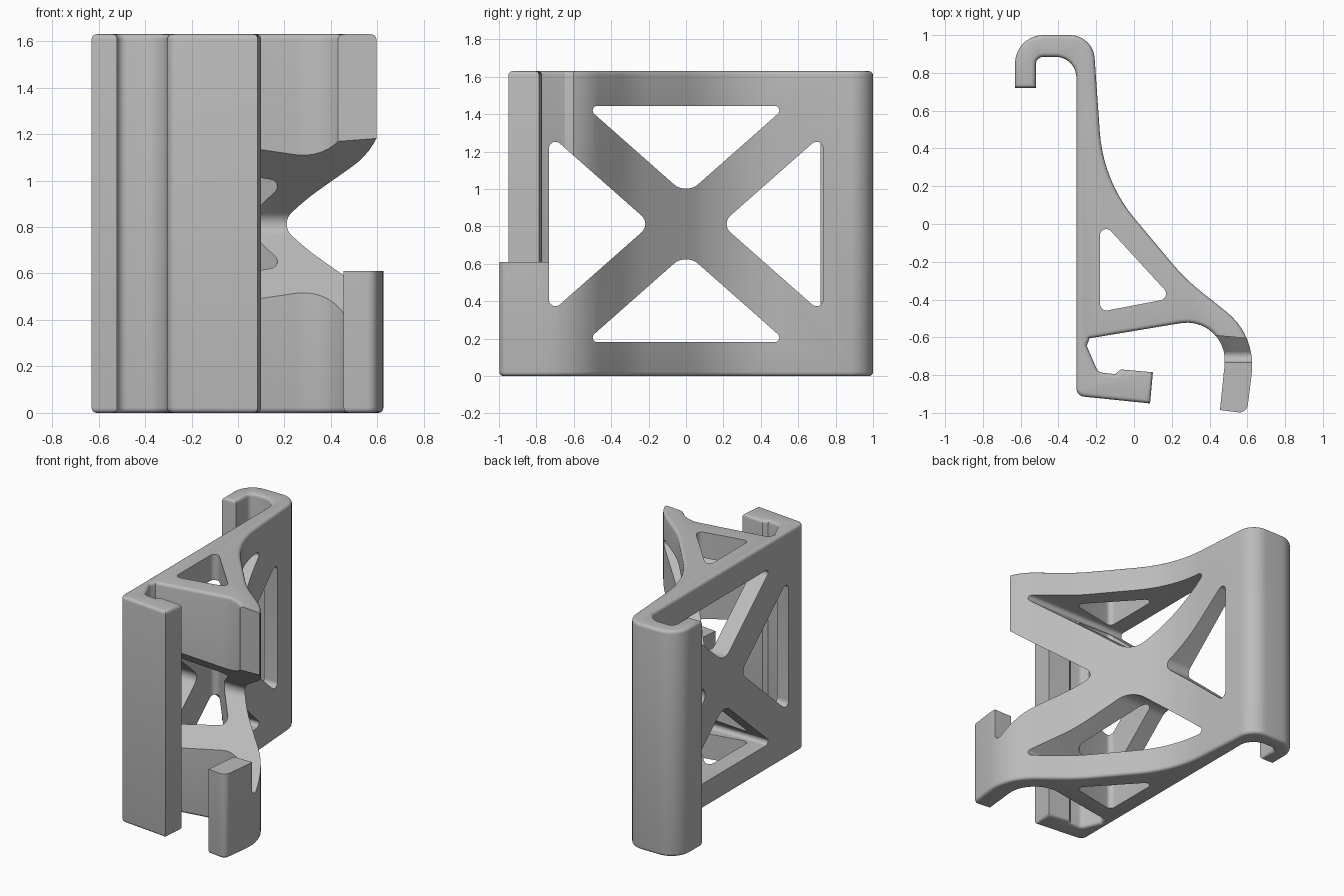
import bpy, bmesh, math
from mathutils import Vector

if "Cube" in bpy.data.objects:
    bpy.data.objects.remove(bpy.data.objects["Cube"])

HEIGHT = 1.63
MID = 0.813


def rounded(corners, steps=10):
    """Turn (u, v, radius) corners into a filleted outline."""
    out = []
    n = len(corners)
    for i, (u, v, r) in enumerate(corners):
        p = Vector((u, v))
        if r == 0:
            out.append(p)
            continue
        d1 = (Vector(corners[i - 1][:2]) - p).normalized()
        d2 = (Vector(corners[(i + 1) % n][:2]) - p).normalized()
        half = d1.angle(d2) / 2
        c = p + (d1 + d2).normalized() * (r / math.sin(half))
        t = r / math.tan(half)
        v1, v2 = p + d1 * t - c, p + d2 * t - c
        phi = math.pi - 2 * half
        for k in range(steps + 1):
            f = k / steps
            out.append(c + (v1 * math.sin((1 - f) * phi) + v2 * math.sin(f * phi)) / math.sin(phi))
    return out


def prism(name, corners, lo, hi, axis="z", bevel=0):
    """Extrude a filleted outline along z or x, optionally rounding both rims."""
    pts = rounded(corners)
    bm = bmesh.new()
    rings = []
    for w in (lo, hi):
        rings.append([bm.verts.new((p.x, p.y, w) if axis == "z" else (w, p.x, p.y)) for p in pts])
    a, b = rings
    caps = [bm.faces.new(a), bm.faces.new(b)]
    n = len(pts)
    for i in range(n):
        j = (i + 1) % n
        bm.faces.new((a[i], a[j], b[j], b[i]))
    bmesh.ops.recalc_face_normals(bm, faces=bm.faces[:])
    if bevel:
        rim = [e for f in caps for e in f.edges]
        bmesh.ops.bevel(bm, geom=rim, offset=bevel, segments=4, profile=0.5,
                        affect='EDGES', clamp_overlap=False)
    me = bpy.data.meshes.new(name)
    bm.to_mesh(me)
    bm.free()
    ob = bpy.data.objects.new(name, me)
    bpy.context.collection.objects.link(ob)
    return ob


# Bracket body: hook, back wall, lower lip, diagonal brace and front clip
body = prism("bracket", [
    (-0.63, 0.72, 0), (-0.52, 0.72, 0), (-0.52, 0.885, 0.04), (-0.305, 0.885, 0.11),
    (-0.305, -0.91, 0.045), (0.085, -0.95, 0), (0.10, -0.785, 0), (-0.07, -0.77, 0),
    (-0.10, -0.795, 0), (-0.19, -0.785, 0.04), (-0.25, -0.645, 0.015), (-0.235, -0.605, 0),
    (0.507, -0.482, 0.2), (0.455, -0.985, 0), (0.597, -1.003, 0.045), (0.648, -0.592, 0.36),
    (0.27, -0.29, 1.0), (-0.163, 0.228, 0.8), (-0.217, 1.0, 0.13), (-0.63, 1.0, 0.15),
], 0, HEIGHT, bevel=0.022)

# Vertical triangular opening between wall and brace
cutters = [prism("core_cutter", [(-0.18, 0.025, 0.033), (0.203, -0.392, 0.035),
                                 (-0.18, -0.465, 0.035)], -0.5, 2.2)]
# Four sideways openings leaving an X of struts
for s in (-1, 1):
    cutters.append(prism("end_cutter", [
        (-0.54, MID + s * 0.632, 0.025), (0.54, MID + s * 0.632, 0.025),
        (0, MID + s * 0.155, 0.1)], -0.45, 1, "x"))
    cutters.append(prism("side_cutter", [
        (s * 0.733, MID + 0.482, 0.035), (s * 0.733, MID - 0.482, 0.035),
        (s * 0.187, MID, 0.06)], -0.45, 1, "x"))
# Upper part of the front clip is cut away
cutters.append(prism("clip_cutter", [(0.2, -0.57, 0), (0.8, -0.622, 0),
                                     (0.8, -1.3, 0), (0.2, -1.3, 0)], 0.61, 2.2))

bpy.context.view_layer.objects.active = body
body.select_set(True)
for c in cutters:
    m = body.modifiers.new("cut", 'BOOLEAN')
    m.operation = 'DIFFERENCE'
    m.solver = 'EXACT'
    m.object = c
    bpy.ops.object.modifier_apply(modifier=m.name)
    bpy.data.objects.remove(c)

# Plain grey plastic, smooth with crisp edges
mat = bpy.data.materials.new("grey plastic")
mat.diffuse_color = (0.5, 0.5, 0.5, 1)
mat.use_nodes = True
mat.node_tree.nodes["Principled BSDF"].inputs["Base Color"].default_value = mat.diffuse_color
body.data.materials.clear()
body.data.materials.append(mat)
bpy.ops.object.shade_smooth_by_angle(angle=math.radians(30))
